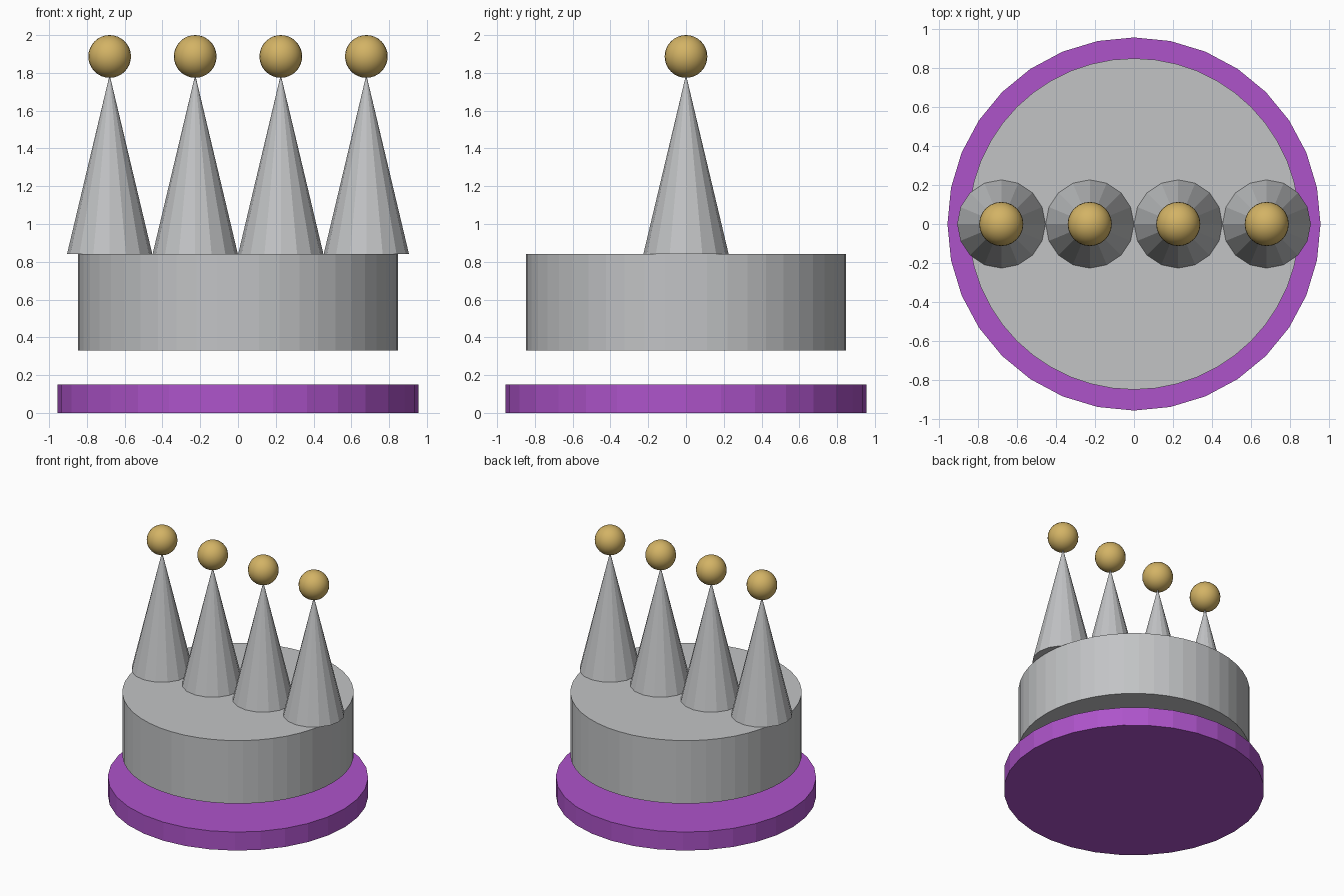
import bpy, math

if "Cube" in bpy.data.objects:
    bpy.data.objects.remove(bpy.data.objects["Cube"])


def material(name, rgb):
    m = bpy.data.materials.new(name)
    m.diffuse_color = (*rgb, 1)
    m.use_nodes = True
    m.node_tree.nodes["Principled BSDF"].inputs["Base Color"].default_value = m.diffuse_color
    return m


silver = material("silver", (0.54, 0.55, 0.56))
purple = material("purple", (0.42, 0.088, 0.59))
gold = material("gold", (0.65, 0.45, 0.13))


def finish(name, mat):
    ob = bpy.context.object
    ob.name = name
    ob.data.materials.append(mat)
    return ob


def disc(name, sides, r, z0, z1, mat):
    bpy.ops.mesh.primitive_cylinder_add(vertices=sides, radius=r, depth=z1 - z0,
                                        location=(0, 0, (z0 + z1) / 2))
    return finish(name, mat)


# Floating cushion disc and main band
disc("base_cushion", 32, 0.955, 0.0, 0.15, purple)
disc("crown_band", 48, 0.848, 0.33, 0.84, silver)

# Row of four spikes, each topped with a ball
for i in range(4):
    x = (i - 1.5) * 0.453
    bpy.ops.mesh.primitive_cone_add(vertices=16, radius1=0.226, radius2=0, depth=0.95,
                                    location=(x, 0, 0.84 + 0.475))
    finish(f"spike_{i + 1}", silver)
    bpy.ops.mesh.primitive_uv_sphere_add(segments=24, ring_count=16, radius=0.113,
                                         location=(x, 0, 1.887))
    finish(f"ball_{i + 1}", gold)
    bpy.ops.object.shade_smooth_by_angle(angle=math.radians(30))
